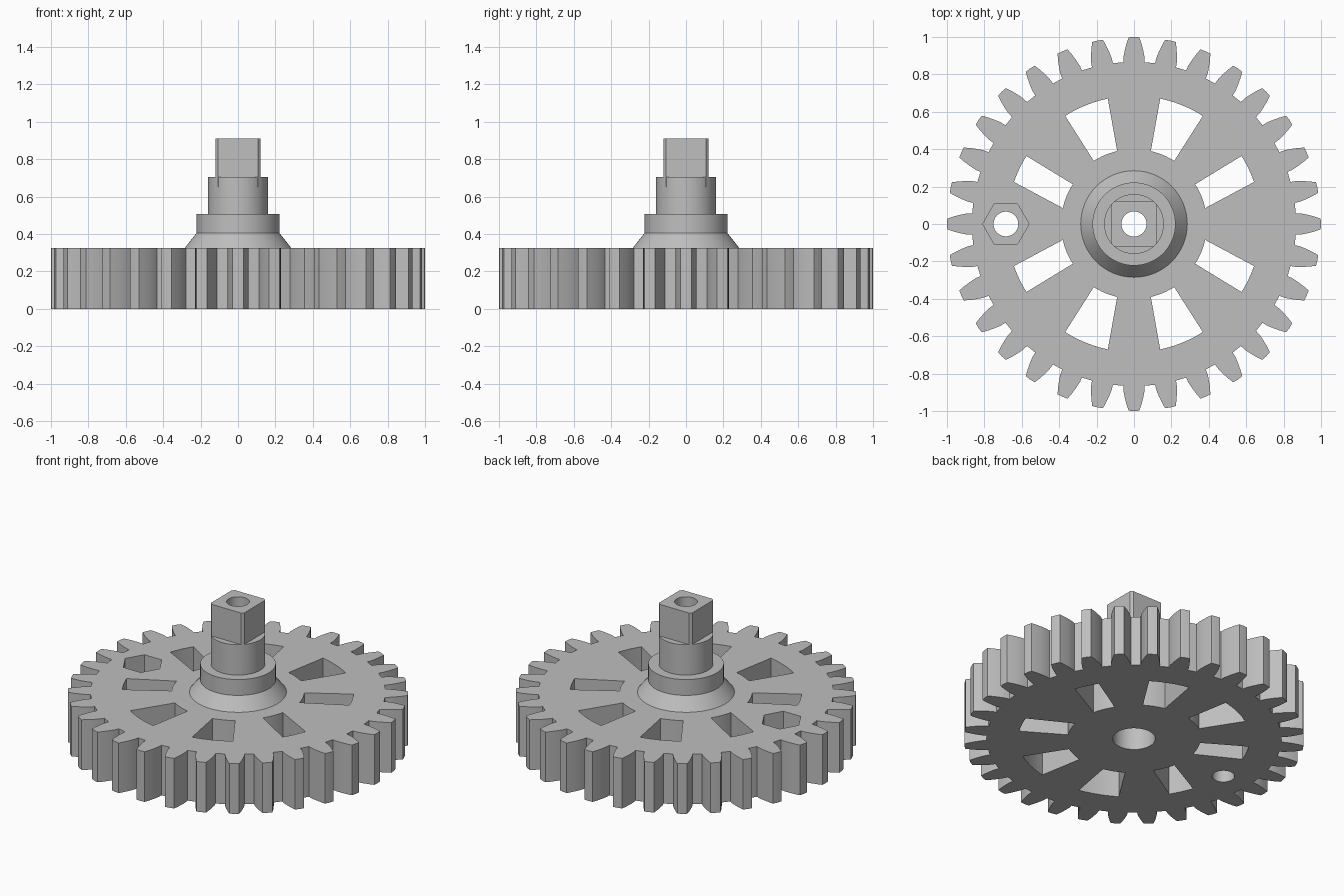
import bpy, bmesh, math
from math import cos, sin, radians, pi

cube = bpy.data.objects.get("Cube")
if cube:
    bpy.data.objects.remove(cube, do_unlink=True)

grey = bpy.data.materials.new("light grey plastic")
grey.use_nodes = True
colour = (0.52, 0.52, 0.52, 1)
grey.diffuse_color = colour
grey.node_tree.nodes["Principled BSDF"].inputs["Base Color"].default_value = colour


def polar(r, a):
    return (r * cos(a), r * sin(a))


def ring(r, count=64, cx=0):
    return [(cx + r * cos(2 * pi * i / count), r * sin(2 * pi * i / count)) for i in range(count)]


def arc(r, start, end, steps=6):
    return [polar(r, radians(start + (end - start) * i / steps)) for i in range(steps + 1)]


def loft(name, *sections):
    """Closed solid through (outline, height) sections with equal point counts."""
    bm = bmesh.new()
    loops = [[bm.verts.new((x, y, z)) for x, y in pts] for pts, z in sections]
    bm.faces.new(loops[0][::-1])
    bm.faces.new(loops[-1])
    for low, high in zip(loops, loops[1:]):
        for i in range(len(low)):
            j = (i + 1) % len(low)
            bm.faces.new((low[i], low[j], high[j], high[i]))
    bmesh.ops.recalc_face_normals(bm, faces=bm.faces)
    mesh = bpy.data.meshes.new(name)
    bm.to_mesh(mesh)
    bm.free()
    mesh.materials.append(grey)
    obj = bpy.data.objects.new(name, mesh)
    bpy.context.collection.objects.link(obj)
    return obj


def combine(target, tool, operation):
    mod = target.modifiers.new(operation.lower(), 'BOOLEAN')
    mod.operation, mod.solver, mod.object = operation, 'EXACT', tool
    bpy.context.view_layer.objects.active = target
    bpy.ops.object.modifier_apply(modifier=mod.name)
    bpy.data.objects.remove(tool, do_unlink=True)


# Toothed wheel
THICK = 0.325
TEETH = 32
flank = [(0.865, 0.057), (0.895, 0.056), (0.93, 0.049), (0.965, 0.04), (0.998, 0.029)]
tooth = [(r, -w) for r, w in flank] + [(1.0, 0)] + [(r, w) for r, w in reversed(flank)]
outline = []
for i in range(TEETH):
    a = 2 * pi * i / TEETH
    outline += [(r * cos(a) - w * sin(a), r * sin(a) + w * cos(a)) for r, w in tooth]
wheel = loft("drive_gear", (outline, 0), (outline, THICK))

# Spoke windows, mirrored into four quadrants
steep = arc(0.4, 77, 57.5) + arc(0.685, 57.5, 78.2)
shallow = arc(0.39, 33, 12.6) + arc(0.68, 19.3, 32.3)
for window in (steep, shallow):
    for sx in (1, -1):
        for sy in (1, -1):
            pts = [(x * sx, y * sy) for x, y in window]
            combine(wheel, loft("window_cutter", (pts, -0.1), (pts, 0.5)), 'DIFFERENCE')

# Stepped hub with conical foot
hub = loft("hub", (ring(0.285), 0.2), (ring(0.285), THICK), (ring(0.222), 0.405),
           (ring(0.222), 0.508), (ring(0.16), 0.508), (ring(0.16), 0.705))
combine(wheel, hub, 'UNION')

# Square drive with trimmed corners
half_angle = math.degrees(math.acos(0.12 / 0.16))
square = []
for q in range(4):
    square += arc(0.16, 90 * q + half_angle, 90 * q + 90 - half_angle, 3)
combine(wheel, loft("square_drive", (square, 0.65), (square, 0.91)), 'UNION')

# Shaft bore, bolt counterbore, nut pocket and its hole
for pts, low, high in ((ring(0.067, 48), -0.1, 1.1), (ring(0.125, 48), -0.1, 0.27),
                       (ring(0.124, 6, -0.685), 0.15, 0.5), (ring(0.066, 48, -0.685), -0.1, 0.5)):
    combine(wheel, loft("hole_cutter", (pts, low), (pts, high)), 'DIFFERENCE')

# Smooth the round walls, keep hard edges
bpy.ops.object.select_all(action='DESELECT')
wheel.select_set(True)
bpy.context.view_layer.objects.active = wheel
bpy.ops.object.shade_smooth_by_angle(angle=radians(20))
